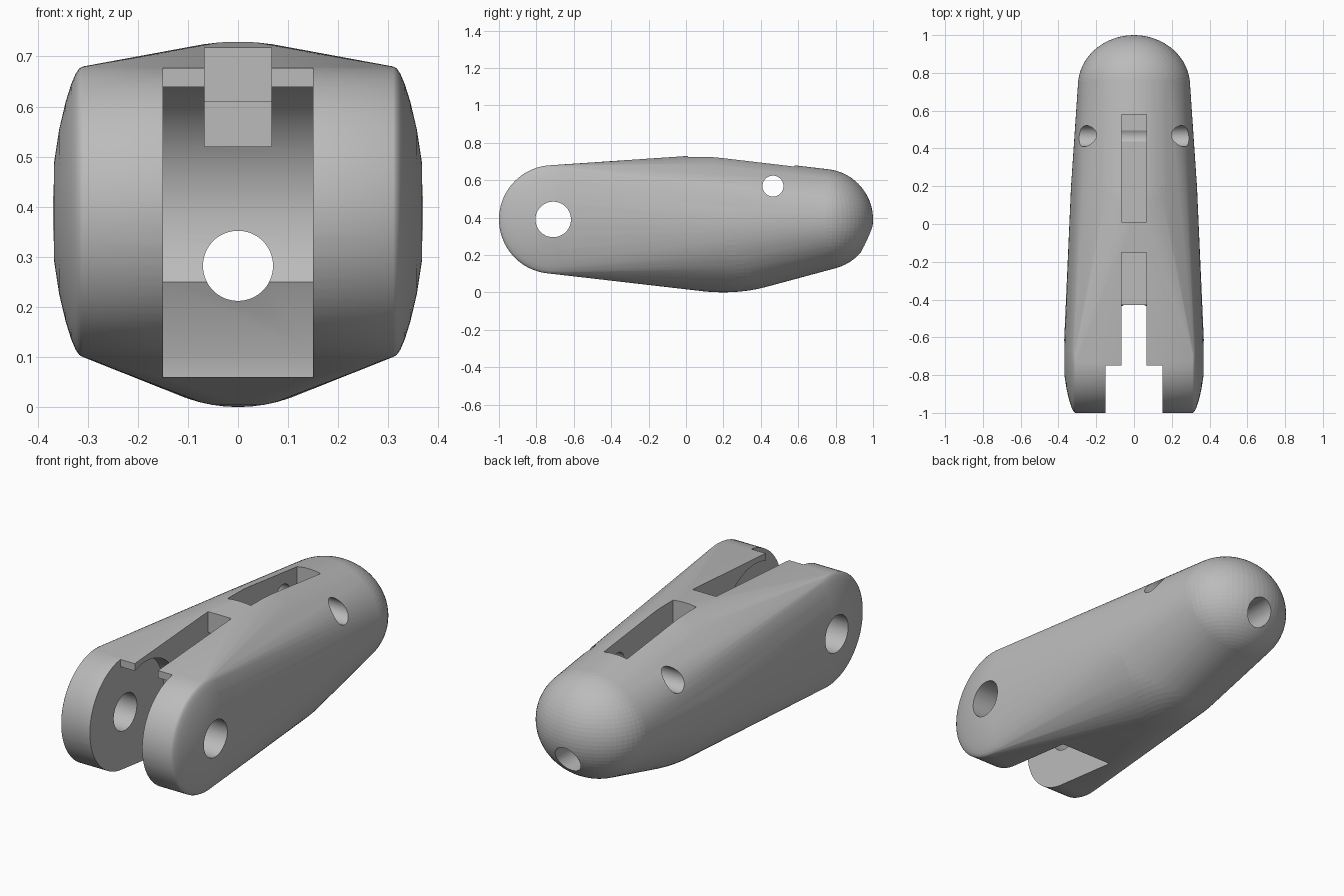
import bpy, bmesh, math
from mathutils import Matrix, Vector

default = bpy.data.objects.get("Cube")
if default:
    bpy.data.objects.remove(default, do_unlink=True)

grey = bpy.data.materials.new("light_grey")
grey.use_nodes = True
colour = (0.5, 0.5, 0.5, 1)
grey.diffuse_color = colour
grey.node_tree.nodes["Principled BSDF"].inputs["Base Color"].default_value = colour


def make_object(name, bm):
    bmesh.ops.recalc_face_normals(bm, faces=bm.faces)
    mesh = bpy.data.meshes.new(name)
    bm.to_mesh(mesh)
    bm.free()
    mesh.materials.append(grey)
    obj = bpy.data.objects.new(name, mesh)
    bpy.context.collection.objects.link(obj)
    return obj


def prism(name, profile, half_width):
    """Extrude a (y, z) outline across x."""
    bm = bmesh.new()
    face = bm.faces.new([bm.verts.new((-half_width, y, z)) for y, z in profile])
    new = bmesh.ops.extrude_face_region(bm, geom=[face])["geom"]
    moved = [v for v in new if isinstance(v, bmesh.types.BMVert)]
    bmesh.ops.translate(bm, verts=moved, vec=(2 * half_width, 0, 0))
    return make_object(name, bm)


def bore(name, radius, location, axis):
    """A long round cutter along x or y."""
    bm = bmesh.new()
    turn = Matrix.Rotation(math.pi / 2, 4, 'Y' if axis == 'x' else 'X')
    bmesh.ops.create_cone(bm, cap_ends=True, segments=64, radius1=radius, radius2=radius,
                          depth=3, matrix=Matrix.Translation(location) @ turn)
    return make_object(name, bm)


def ellipsoid(bm, centre, radii, lean=0):
    """Ellipsoid whose top leans along y."""
    ball = bmesh.ops.create_uvsphere(bm, u_segments=64, v_segments=40, radius=1)
    for v in ball["verts"]:
        x, y, z = (c * r for c, r in zip(v.co, radii))
        v.co = Vector(centre) + Vector((x, y + lean * z, z))


# Finger body: hull around a domed knuckle drum, a swollen middle and a round tip
bm = bmesh.new()
drum = [(0.31, 0.29), (0.317, 0.286), (0.324, 0.276), (0.333, 0.255), (0.344, 0.22),
        (0.357, 0.165), (0.367, 0.10), (0.372, 0.04)]
for side in (-1, 1):
    for x, radius in drum:
        for i in range(80):
            a = math.tau * i / 80
            bm.verts.new((side * x, -0.71 + radius * math.cos(a), 0.39 + radius * math.sin(a)))
ellipsoid(bm, (0, 0.14, 0.366), (0.335, 0.6, 0.366), -0.16)
ellipsoid(bm, (0, 0.73, 0.39), (0.297, 0.27, 0.27))
shell = bmesh.ops.convex_hull(bm, input=bm.verts)
inside = {g for g in shell["geom_interior"] + shell["geom_unused"]
          if isinstance(g, bmesh.types.BMVert)}
bmesh.ops.delete(bm, geom=list(inside), context='VERTS')
body = make_object("finger_body", bm)

# Clevis gap: straight lip, round knuckle clearance, sloped underside
start, end = math.atan2(0.25, -0.09), math.atan2(-0.14, 0.225)
arc = [(-0.66 + 0.265 * math.cos(a), 0.39 + 0.265 * math.sin(a))
       for a in (start + (end - start) * i / 32 for i in range(33))]
gap = [(-1.2, 1), (-0.75, 1)] + arc + [(-0.37, 0.108), (-0.37, -0.2), (-1.2, -0.2)]

# Tendon channel: two open pockets joined under a bridge
channel = [(-1.2, 0.52), (0.58, 0.52), (0.58, 1), (0.01, 1),
           (0.01, 0.61), (-0.15, 0.61), (-0.15, 1), (-1.2, 1)]

cutters = [
    prism("clevis_gap_cutter", gap, 0.15),
    prism("tendon_channel_cutter", channel, 0.067),
    bore("hinge_hole_cutter", 0.095, (0, -0.71, 0.39), 'x'),
    bore("cross_pin_hole_cutter", 0.056, (0, 0.465, 0.568), 'x'),
    bore("lengthwise_hole_cutter", 0.07, (0, 0, 0.282), 'y'),
]

bpy.context.view_layer.objects.active = body
for cutter in cutters:
    cut = body.modifiers.new(cutter.name, 'BOOLEAN')
    cut.operation, cut.solver, cut.object = 'DIFFERENCE', 'EXACT', cutter
    bpy.ops.object.modifier_apply(modifier=cut.name)
for cutter in cutters:
    bpy.data.objects.remove(cutter, do_unlink=True)

# Smooth shell with crisp cut edges
bpy.ops.object.select_all(action='DESELECT')
body.select_set(True)
bpy.ops.object.shade_smooth_by_angle(angle=math.radians(30))
